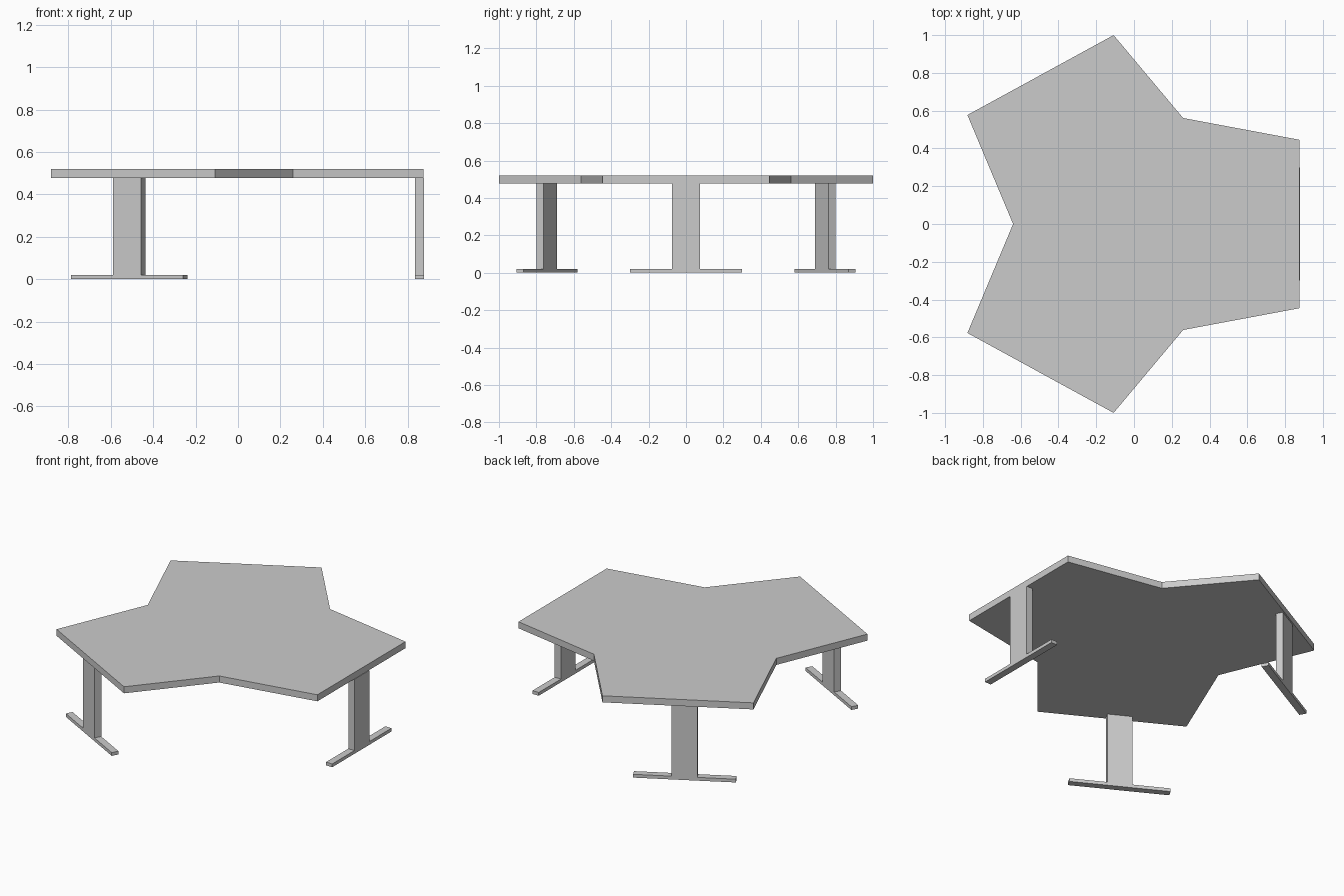
import bpy, math
from mathutils import Matrix, Vector

if "Cube" in bpy.data.objects:
    bpy.data.objects.remove(bpy.data.objects["Cube"])


def prism(name, outline, depth, matrix):
    """Extrude a closed 2D outline along local z, then place it."""
    n = len(outline)
    verts = [matrix @ Vector((x, y, z)) for z in (0, depth) for x, y in outline]
    faces = [tuple(reversed(range(n))), tuple(range(n, 2 * n))]
    faces += [(i, (i + 1) % n, n + (i + 1) % n, n + i) for i in range(n)]
    mesh = bpy.data.meshes.new(name)
    mesh.from_pydata(verts, [], faces)
    ob = bpy.data.objects.new(name, mesh)
    bpy.context.collection.objects.link(ob)
    return ob


TOP, UNDER, FOOT = 0.519, 0.477, 0.021

# Three-armed table top, half outline mirrored across y = 0
half = [(0.875, 0.446), (0.26, 0.561), (-0.108, 1.0), (-0.882, 0.577)]
outline = half + [(-0.64, 0)] + [(x, -y) for x, y in reversed(half)]
prism("table_top", outline, TOP - UNDER, Matrix.Translation((0, 0, UNDER)))

# Inverted-T legs: flat post on a long foot, one under each arm
side = [(0.3, 0), (0.3, FOOT), (0.075, FOOT), (0.075, UNDER)]
tee = [(-x, y) for x, y in side] + [(x, y) for x, y in reversed(side)]
tee.reverse()
THICK = 0.044


def leg(name, x, y, angle):
    # local x runs along the foot, local y is up, local z is the thickness
    m = (Matrix.Translation((x, y, 0)) @ Matrix.Rotation(angle, 4, 'Z')
         @ Matrix.Rotation(math.pi / 2, 4, 'X')
         @ Matrix.Translation((0, 0, -THICK / 2)))
    prism(name, tee, THICK, m)


leg("right_leg", 0.856, 0, math.pi / 2)
for name, s in (("front_leg", -1), ("back_leg", 1)):
    leg(name, -0.513, s * 0.744, s * math.radians(28.6))
